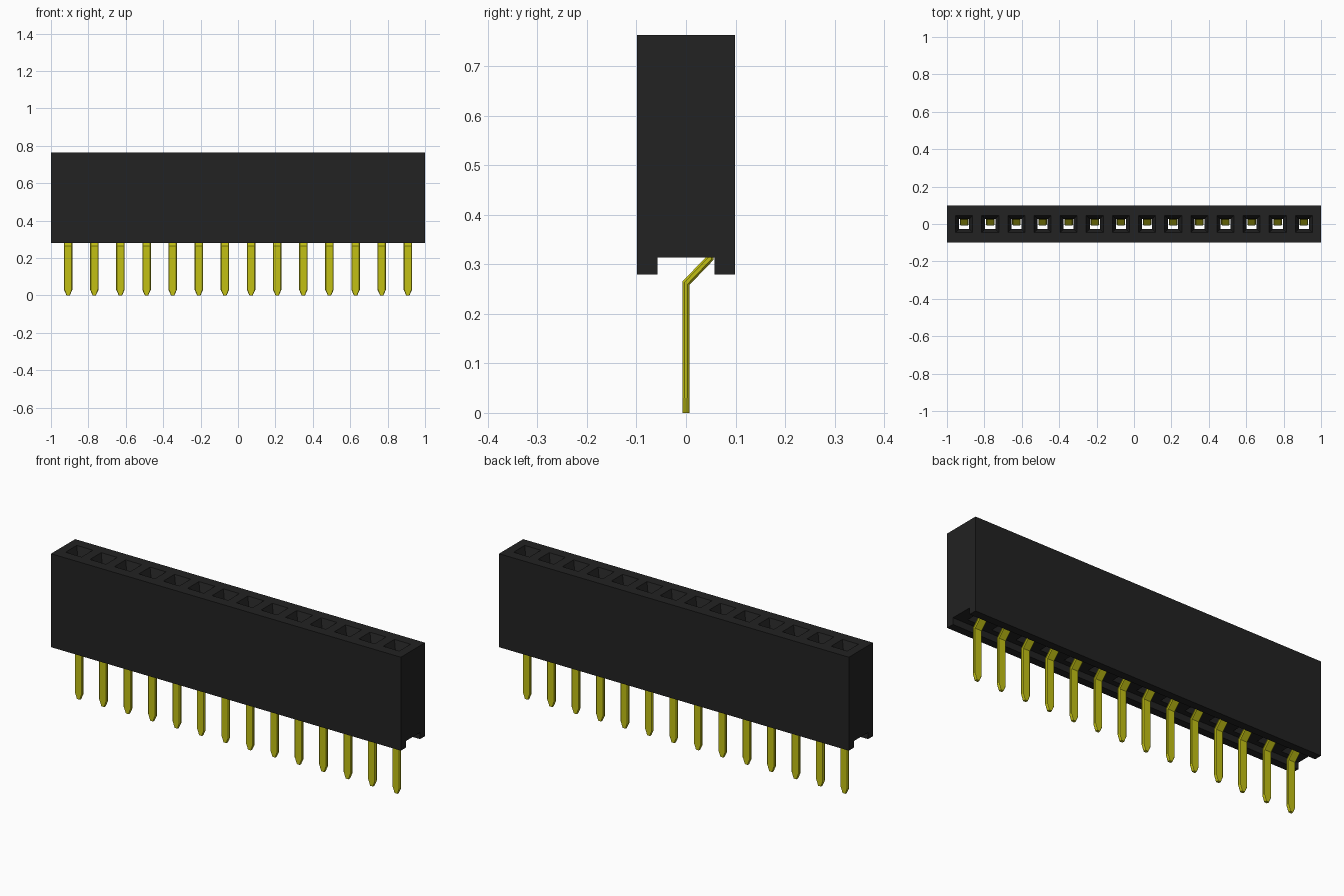
import bpy, bmesh, math
from mathutils import Vector

if "Cube" in bpy.data.objects:
    bpy.data.objects.remove(bpy.data.objects["Cube"], do_unlink=True)

COUNT, PITCH = 14, 0.1397
XS = [(i - (COUNT - 1) / 2) * PITCH for i in range(COUNT)]


def material(name, rgb):
    m = bpy.data.materials.new(name)
    m.use_nodes = True
    m.diffuse_color = (*rgb, 1)
    bsdf = next(n for n in m.node_tree.nodes if n.type == 'BSDF_PRINCIPLED')
    bsdf.inputs["Base Color"].default_value = (*rgb, 1)
    return m


black = material("black plastic", (0.016, 0.016, 0.016))
gold = material("gold metal", (0.54, 0.53, 0.007))


def finish(bm, name, mat):
    bmesh.ops.recalc_face_normals(bm, faces=bm.faces)
    mesh = bpy.data.meshes.new(name)
    bm.to_mesh(mesh)
    bm.free()
    mesh.materials.append(mat)
    obj = bpy.data.objects.new(name, mesh)
    bpy.context.collection.objects.link(obj)
    return obj


def loft(bm, rings):
    """Skin a list of equal-length point rings and cap both ends."""
    loops = [[bm.verts.new(p) for p in ring] for ring in rings]
    for a, b in zip(loops, loops[1:]):
        for i in range(len(a)):
            j = (i + 1) % len(a)
            bm.faces.new((a[i], a[j], b[j], b[i]))
    bm.faces.new(loops[0])
    bm.faces.new(loops[-1])


# Housing: side profile with a channel underneath, extruded along x
profile = [(-0.0985, 0.28), (-0.0985, 0.763), (0.0985, 0.763), (0.0985, 0.28),
           (0.058, 0.28), (0.058, 0.314), (-0.058, 0.314), (-0.058, 0.28)]
bm = bmesh.new()
loft(bm, [[(x, y, z) for y, z in profile] for x in (-1, 1)])
housing = finish(bm, "housing", black)

# Socket cutters: funnel mouth opening into a deeper chamber
sections = [(0.773, 0.050, -0.050, 0.050), (0.718, 0.027, -0.027, 0.027),
            (0.716, 0.030, -0.030, 0.056), (0.300, 0.030, -0.030, 0.056)]
bm = bmesh.new()
for x in XS:
    loft(bm, [[(x - w, y0, z), (x + w, y0, z), (x + w, y1, z), (x - w, y1, z)]
              for z, w, y0, y1 in sections])
cutter = finish(bm, "socket_cutter", black)
cutter.hide_render = True
mod = housing.modifiers.new("sockets", 'BOOLEAN')
mod.operation = 'DIFFERENCE'
mod.solver = 'EXACT'
mod.object = cutter
bpy.context.view_layer.objects.active = housing
bpy.ops.object.modifier_apply(modifier=mod.name)
bpy.data.objects.remove(cutter, do_unlink=True)

# Pins: chamfered section swept along a bent path, with pointed tip
W, T, C = 0.0225, 0.0075, 0.004
section = [(-W + C, -T), (W - C, -T), (W, -T + C), (W, T - C),
           (W - C, T), (-W + C, T), (-W, T - C), (-W, -T + C)]
path = [Vector(p) for p in ((0, 0), (0, 0.03), (0, 0.262), (0.048, 0.312),
                            (0.048, 0.44), (0.028, 0.62), (0.040, 0.70))]


def pin_rings(x):
    rings = []
    for i, p in enumerate(path):
        before = (p - path[i - 1]).normalized() if i else (path[1] - p).normalized()
        after = (path[i + 1] - p).normalized() if i + 1 < len(path) else before
        t = (before + after).normalized()
        mitre = 1 / t.dot(before)
        n = Vector((t.y, -t.x)) * mitre
        taper = 0.4 if i == 0 else 1
        rings.append([(x + u * taper, p.x + n.x * v, p.y + n.y * v)
                      for u, v in section])
    return rings


for k, x in enumerate(XS):
    bm = bmesh.new()
    loft(bm, pin_rings(x))
    finish(bm, f"pin_{k + 1}", gold)
